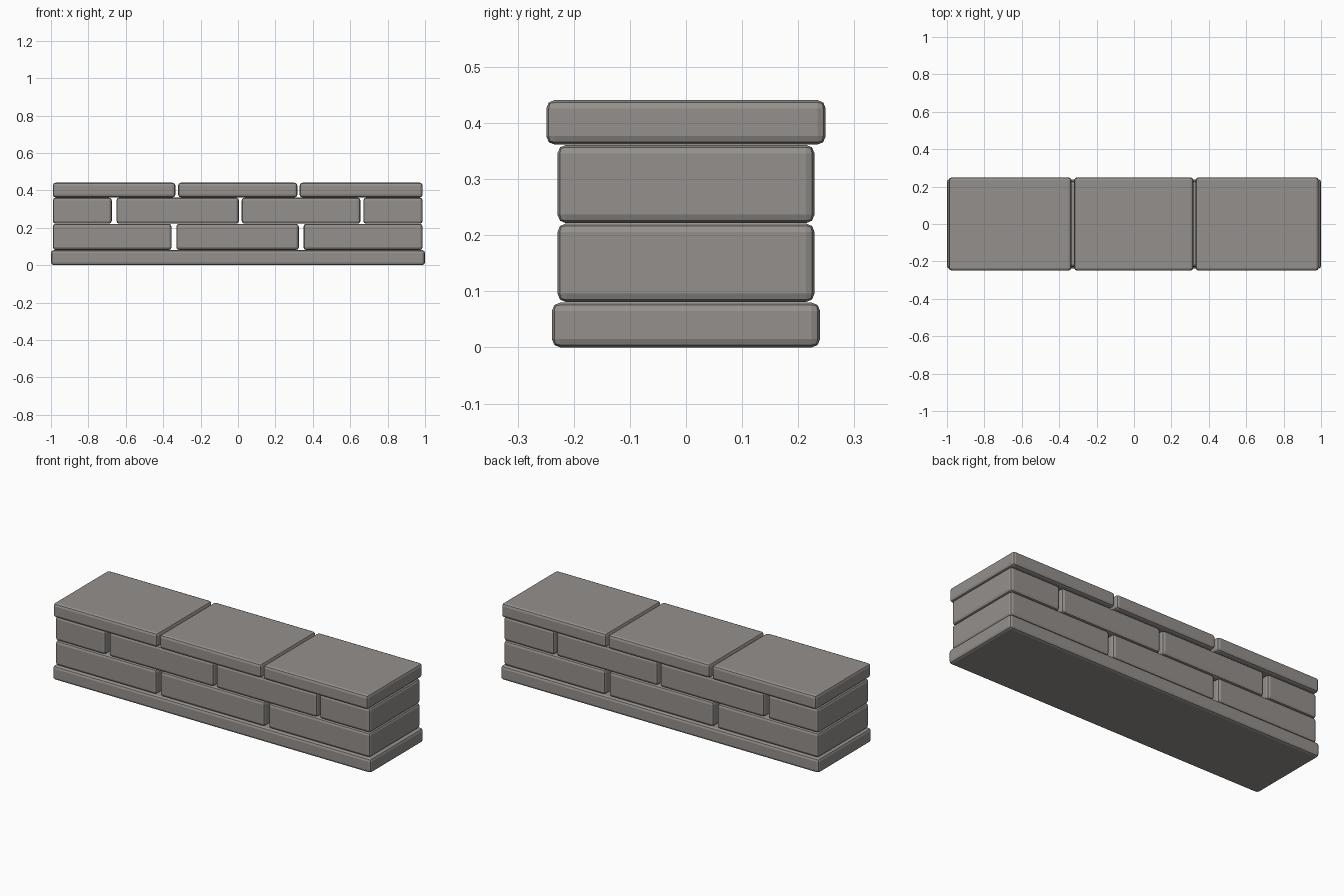
import bpy
import bmesh

cube = bpy.data.objects.get("Cube")
if cube:
    bpy.data.objects.remove(cube, do_unlink=True)

# Single warm grey stone colour
STONE = (0.30, 0.28, 0.262, 1.0)
stone = bpy.data.materials.new("warm_grey_stone")
stone.use_nodes = True
stone.diffuse_color = STONE
stone.node_tree.nodes["Principled BSDF"].inputs["Base Color"].default_value = STONE


def block(name, x0, x1, depth, z0, z1, bevel=0.015):
    """Stone block with softly chamfered edges."""
    mesh = bpy.data.meshes.new(name)
    bm = bmesh.new()
    bmesh.ops.create_cube(bm, size=1)
    bmesh.ops.scale(bm, vec=(x1 - x0, depth, z1 - z0), verts=bm.verts)
    bmesh.ops.translate(bm, vec=((x0 + x1) / 2, 0, (z0 + z1) / 2), verts=bm.verts)
    bmesh.ops.bevel(bm, geom=bm.edges[:], offset=bevel, segments=2,
                    profile=0.5, affect='EDGES')
    bm.to_mesh(mesh)
    bm.free()
    mesh.materials.append(stone)
    obj = bpy.data.objects.new(name, mesh)
    bpy.context.collection.objects.link(obj)


# Each course: name, depth, bottom, top, and the x extent of every block
courses = [
    ("base_slab", 0.478, 0.0, 0.08, [(-1, 1)]),
    ("lower_brick", 0.458, 0.081, 0.221,
     [(-0.99, -0.355), (-0.33, 0.325), (0.35, 0.987)]),
    ("upper_brick", 0.458, 0.2215, 0.361,
     [(-0.99, -0.675), (-0.65, 0.005), (0.02, 0.655), (0.67, 0.987)]),
    ("cap_stone", 0.498, 0.3615, 0.441,
     [(-0.99, -0.335), (-0.32, 0.317), (0.33, 0.987)]),
]
for name, depth, z0, z1, spans in courses:
    for i, (x0, x1) in enumerate(spans, 1):
        block(f"{name}_{i}", x0, x1, depth, z0, z1)
